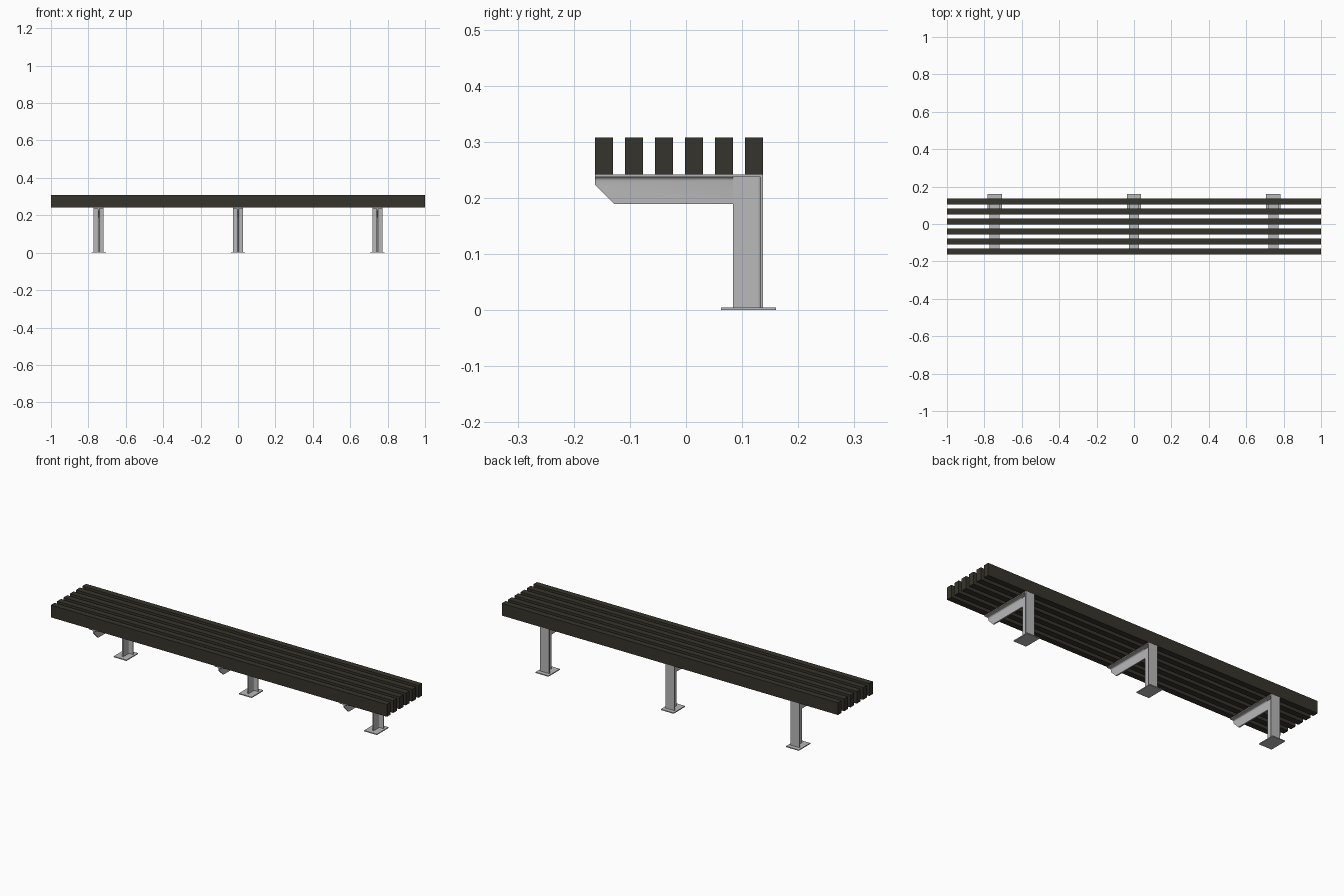
import bpy, bmesh, math
from mathutils import Vector

cube = bpy.data.objects.get("Cube")
if cube:
    bpy.data.objects.remove(cube, do_unlink=True)


def material(name, rgb, metallic=0.0):
    m = bpy.data.materials.new(name)
    m.use_nodes = True
    m.diffuse_color = (*rgb, 1)
    m.node_tree.nodes["Principled BSDF"].inputs["Base Color"].default_value = (*rgb, 1)
    return m


wood = material("dark stained wood", (0.036, 0.034, 0.025))
steel = material("galvanised steel", (0.48, 0.48, 0.49))


def finish(name, bm, mat):
    bmesh.ops.recalc_face_normals(bm, faces=bm.faces)
    mesh = bpy.data.meshes.new(name)
    bm.to_mesh(mesh)
    bm.free()
    mesh.materials.append(mat)
    ob = bpy.data.objects.new(name, mesh)
    bpy.context.collection.objects.link(ob)
    return ob


def box(name, low, high, mat):
    bm = bmesh.new()
    bmesh.ops.create_cube(bm, size=1)
    low, high = Vector(low), Vector(high)
    for v in bm.verts:
        v.co = (low + high) / 2 + v.co * (high - low)
    return finish(name, bm, mat)


# Rolled T-section: flange at depth 0, web hanging down, filleted root
HALF, DEPTH, FLANGE, WEB, ROOT = 0.027, 0.053, 0.0045, 0.0035, 0.007


def tee_profile():
    side = [(HALF, 0), (HALF, FLANGE)]
    for i in range(5):
        a = math.pi / 2 * i / 4
        side.append((WEB + ROOT - ROOT * math.sin(a), FLANGE + ROOT - ROOT * math.cos(a)))
    side.append((WEB, DEPTH))
    return side + [(-u, d) for u, d in reversed(side)]


def tee_bar(name, place, along, chamfer=None):
    """place maps (across, depth) to the start point of the bar."""
    bm = bmesh.new()
    face = bm.faces.new([bm.verts.new(place(u, d)) for u, d in tee_profile()])
    new = bmesh.ops.extrude_face_region(bm, geom=[face])["geom"]
    bmesh.ops.translate(bm, vec=along, verts=[v for v in new if isinstance(v, bmesh.types.BMVert)])
    if chamfer:
        point, normal = chamfer
        cut = bmesh.ops.bisect_plane(bm, geom=bm.verts[:] + bm.edges[:] + bm.faces[:],
                                     plane_co=point, plane_no=normal, clear_outer=True)
        rim = [e for e in cut["geom_cut"] if isinstance(e, bmesh.types.BMEdge)]
        bmesh.ops.holes_fill(bm, edges=rim)
    ob = finish(name, bm, steel)
    ob.data.shade_smooth()
    ob.data.set_sharp_from_angle(angle=math.radians(35))
    return ob


FRONT, BACK, TOP, PLATE = -0.162, 0.137, 0.242, 0.005
INNER = BACK - DEPTH

# Seat slats
SLAT, COUNT = 0.032, 6
pitch = (BACK - FRONT - SLAT) / (COUNT - 1)
for i in range(COUNT):
    y = FRONT + i * pitch
    box(f"seat_slat_{i + 1}", (-1, y, TOP), (1, y + SLAT, 0.308), wood)

# Three cantilever supports
for side, x in (("right", -0.745), ("middle", 0), ("left", 0.745)):
    box(f"{side}_base_plate", (x - 0.038, 0.062, 0), (x + 0.038, 0.16, PLATE), steel)
    tee_bar(f"{side}_post", lambda u, d: (x + u, BACK - d, PLATE),
            (0, 0, TOP - FLANGE - PLATE))
    tee_bar(f"{side}_arm", lambda u, d: (x + u, FRONT, TOP - d),
            (0, INNER - FRONT, 0),
            chamfer=((x, FRONT, 0.223), (0, -1, -1)))
    box(f"{side}_post_cap", (x - HALF, INNER, TOP - FLANGE), (x + HALF, BACK, TOP), steel)
